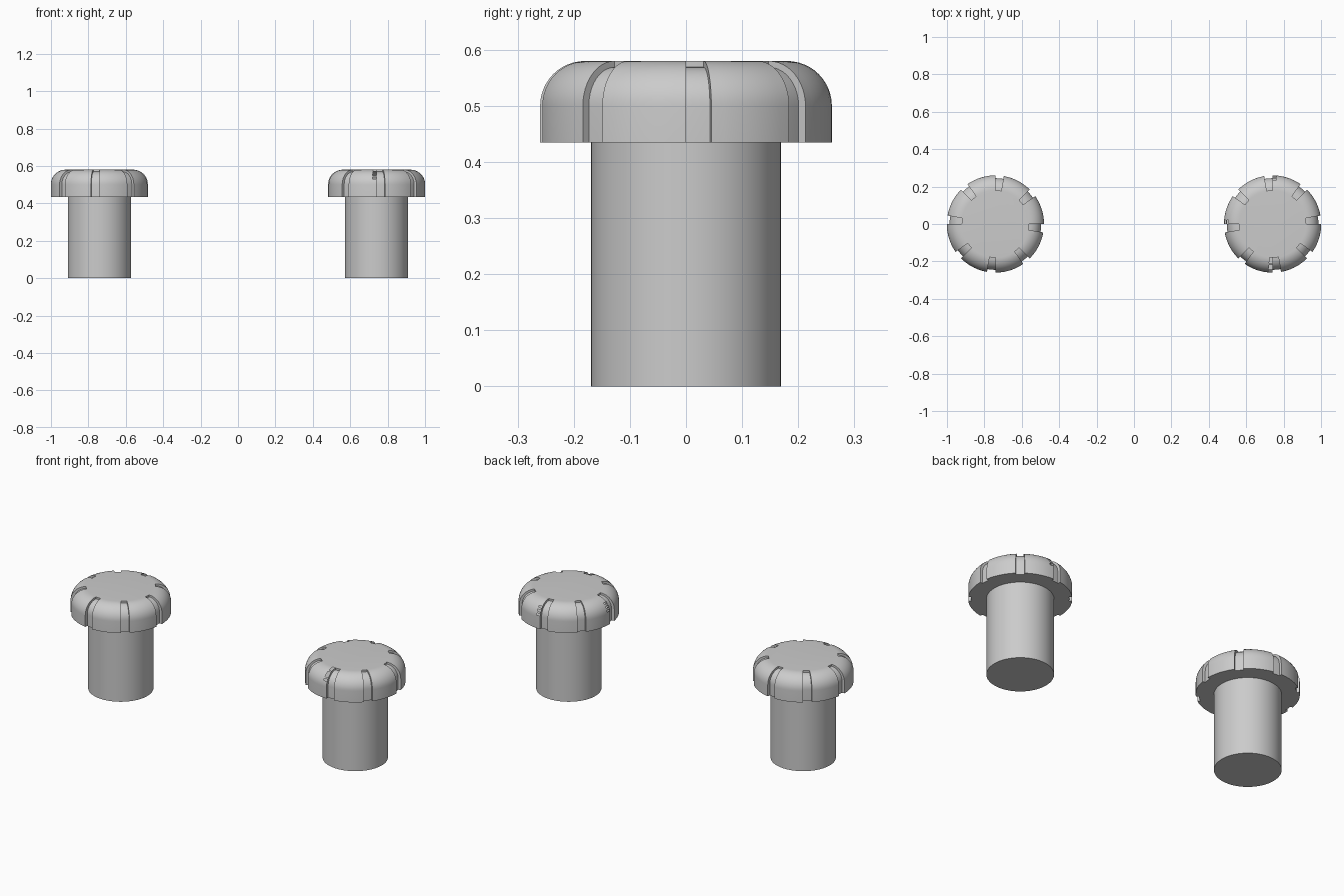
import bpy, bmesh
from math import sin, cos, radians, pi

if "Cube" in bpy.data.objects:
    bpy.data.objects.remove(bpy.data.objects["Cube"])

FLAT_R, ARC_Z = 0.18, 0.50


def arc(rx, rz, n=10):
    """Quarter ellipse from the flat top down to the side of the cap."""
    return [(FLAT_R + rx * sin(i / n * pi / 2), ARC_Z + rz * cos(i / n * pi / 2))
            for i in range(n + 1)]


def new_object(name, bm, x):
    bmesh.ops.recalc_face_normals(bm, faces=bm.faces[:])
    mesh = bpy.data.meshes.new(name)
    bm.to_mesh(mesh)
    bm.free()
    obj = bpy.data.objects.new(name, mesh)
    bpy.context.collection.objects.link(obj)
    obj.location.x = x
    return obj


def lathe(name, profile, x, segs=72):
    """Revolve an outer profile and close both ends with flat discs."""
    bm = bmesh.new()
    rings = [[bm.verts.new((r * cos(2 * pi * k / segs), r * sin(2 * pi * k / segs), z))
              for k in range(segs)] for r, z in profile]
    for a, b in zip(rings, rings[1:]):
        for k in range(segs):
            j = (k + 1) % segs
            bm.faces.new((a[k], a[j], b[j], b[k]))
    bm.faces.new(rings[0])
    bm.faces.new(rings[-1])
    return new_object(name, bm, x)


def groove_cutter(name, x, start):
    """Eight radial wedges, each ten degrees wide."""
    profile = arc(0.065, 0.069) + [(0.245, 0.42), (0.29, 0.42), (0.29, 0.60), (FLAT_R, 0.60)]
    bm = bmesh.new()
    for g in range(8):
        loops = []
        for s in range(3):
            a = radians(start + 45 * g + 5 * s)
            loops.append([bm.verts.new((r * cos(a), r * sin(a), z)) for r, z in profile])
        n = len(profile)
        for p, q in zip(loops, loops[1:]):
            for i in range(n):
                j = (i + 1) % n
                bm.faces.new((p[i], p[j], q[j], q[i]))
        bm.faces.new(loops[0])
        bm.faces.new(loops[-1])
    return new_object(name, bm, x)


def smooth(obj):
    bpy.ops.object.select_all(action='DESELECT')
    obj.select_set(True)
    bpy.context.view_layer.objects.active = obj
    bpy.ops.object.shade_smooth_by_angle(angle=radians(30))


# Mirrored pair of knobs
for side, x, start in (("left", -0.741, -10), ("right", 0.741, 0)):
    # Plain round stem
    stem = lathe(side + "_stem", [(0.169, 0.0), (0.169, 0.436)], x)
    smooth(stem)

    # Rounded cap with grip grooves
    cap = lathe(side + "_cap", arc(0.08, 0.08, 12) + [(0.26, 0.435)], x)
    cutter = groove_cutter(side + "_groove_cutter", x, start)
    mod = cap.modifiers.new("grooves", 'BOOLEAN')
    mod.operation = 'DIFFERENCE'
    mod.solver = 'EXACT'
    mod.object = cutter
    bpy.context.view_layer.update()
    bpy.context.view_layer.objects.active = cap
    bpy.ops.object.modifier_apply(modifier=mod.name)
    bpy.data.objects.remove(cutter, do_unlink=True)
    smooth(cap)
